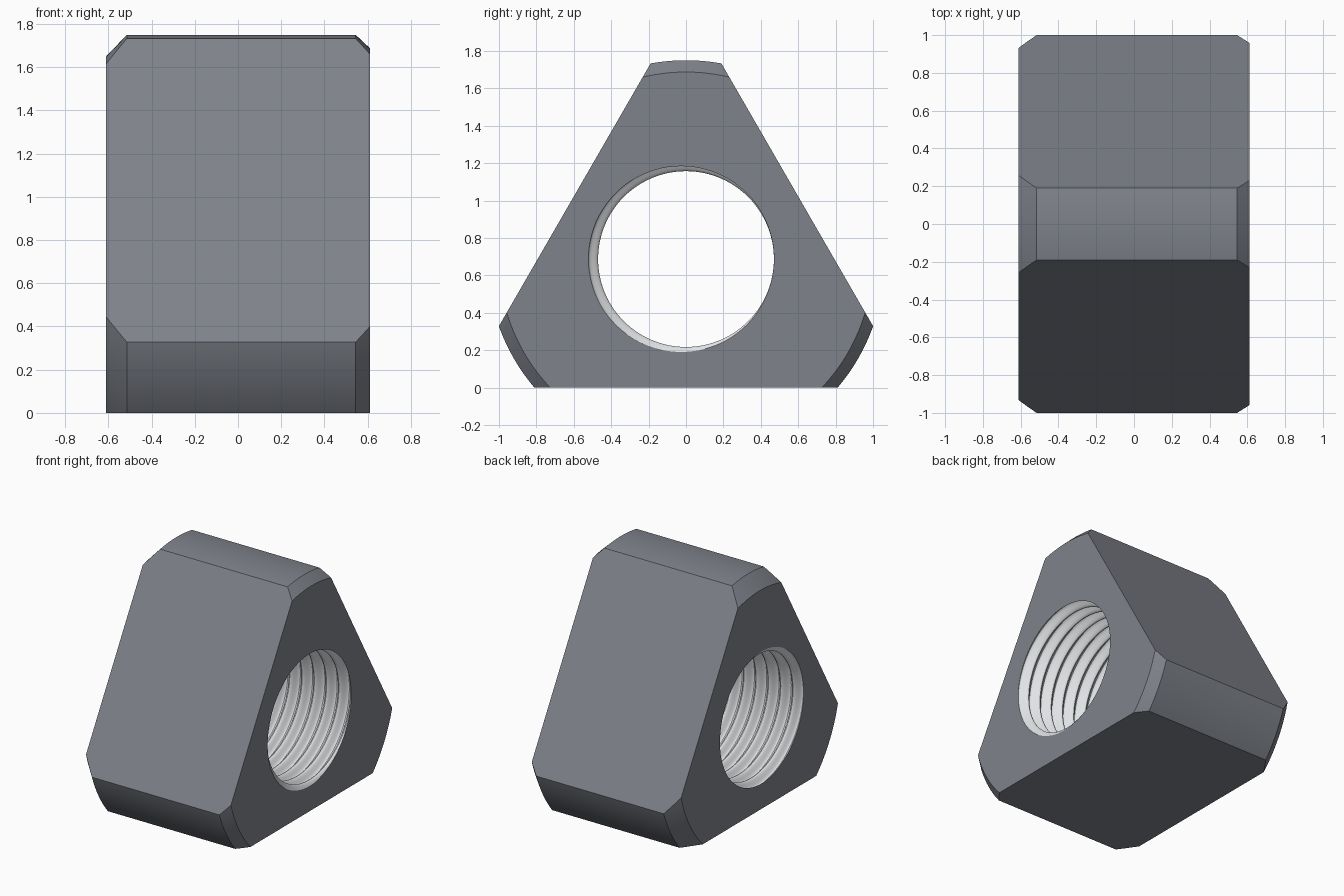
import bpy, bmesh, math
from mathutils import Vector

if "Cube" in bpy.data.objects:
    bpy.data.objects.remove(bpy.data.objects["Cube"])

ZC = 0.687        # height of bore axis = distance from axis to each flat
PITCH = 0.102
MINOR, MAJOR = 0.47, 0.522


def make_material(name, color):
    mat = bpy.data.materials.new(name)
    mat.diffuse_color = (*color, 1)
    mat.use_nodes = True
    mat.node_tree.nodes["Principled BSDF"].inputs["Base Color"].default_value = mat.diffuse_color
    return mat


def make_object(name, bm, mat):
    bmesh.ops.recalc_face_normals(bm, faces=bm.faces)
    mesh = bpy.data.meshes.new(name)
    bm.to_mesh(mesh)
    bm.free()
    mesh.materials.append(mat)
    obj = bpy.data.objects.new(name, mesh)
    bpy.context.collection.objects.link(obj)
    return obj


def axis_point(x, r, a):
    return Vector((x, r * math.cos(a), ZC + r * math.sin(a)))


# Body: chamfered round bar, cut by three flats
def body(mat, segs=144):
    bm = bmesh.new()
    profile = [(-0.612, 0.962), (-0.515, 1.063), (0.545, 1.063), (0.612, 1.0)]
    rings = [[bm.verts.new(axis_point(x, r, 2 * math.pi * i / segs)) for i in range(segs)]
             for x, r in profile]
    for a, b in zip(rings, rings[1:]):
        for i in range(segs):
            j = (i + 1) % segs
            bm.faces.new((a[i], a[j], b[j], b[i]))
    bm.faces.new(rings[0])
    bm.faces.new(rings[-1])
    for deg in (30, 150, 270):
        a = math.radians(deg)
        res = bmesh.ops.bisect_plane(
            bm, geom=bm.verts[:] + bm.edges[:] + bm.faces[:], dist=1e-6,
            plane_co=axis_point(0, ZC, a), plane_no=(0, math.cos(a), math.sin(a)),
            clear_outer=True)
        cut = [e for e in res["geom_cut"] if isinstance(e, bmesh.types.BMEdge)]
        bmesh.ops.contextual_create(bm, geom=cut)
    return make_object("triangular_nut", bm, mat)


# Thread cutter: helical grid, closed by a fan at each end
def thread_cutter(mat, segs=96, k=14, turns=15):
    bm = bmesh.new()
    rows = turns * k
    start = -turns * PITCH / 2 - PITCH / 2
    # groove opens on the -y side at the right end face
    shift = (0.612 - start - PITCH / 2) / PITCH

    def vert(j, i):
        x = start + (j / k + i / segs) * PITCH
        wave = 0.5 + 0.5 * math.cos(2 * math.pi * (j / k - shift))
        return bm.verts.new(axis_point(x, MINOR + (MAJOR - MINOR) * wave,
                                       2 * math.pi * i / segs))

    grid = [[vert(j, i) for i in range(segs)] for j in range(rows + k + 1)]

    def at(j, i):
        return grid[j][i] if i < segs else grid[j + k][0]

    for j in range(rows):
        for i in range(segs):
            bm.faces.new((at(j, i), at(j, i + 1), at(j + 1, i + 1), at(j + 1, i)))
    for j, x in ((0, start), (rows, start + (turns + 1) * PITCH)):
        loop = [at(j, i) for i in range(segs + 1)] + [grid[j + n][0] for n in range(k - 1, 0, -1)]
        tip = bm.verts.new((x, 0, ZC))
        for a, b in zip(loop, loop[1:] + loop[:1]):
            bm.faces.new((a, b, tip))
    loose = [v for v in bm.verts if not v.link_faces]
    bmesh.ops.delete(bm, geom=loose, context='VERTS')
    return make_object("thread_cutter", bm, mat)


dark_steel = make_material("dark_steel", (0.21, 0.225, 0.255))
bright_steel = make_material("bright_steel", (0.75, 0.77, 0.79))
nut = body(dark_steel)
cutter = thread_cutter(bright_steel)
cutter.hide_render = True

# Cut the threaded bore; bore faces keep the bright material
mod = nut.modifiers.new("threaded_bore", 'BOOLEAN')
mod.operation = 'DIFFERENCE'
mod.solver = 'EXACT'
mod.material_mode = 'TRANSFER'
mod.object = cutter
bpy.context.view_layer.objects.active = nut
nut.select_set(True)
bpy.ops.object.modifier_apply(modifier=mod.name)
bpy.data.objects.remove(cutter)

bpy.ops.object.select_all(action='DESELECT')
nut.select_set(True)
bpy.ops.object.shade_smooth_by_angle(angle=math.radians(30))
